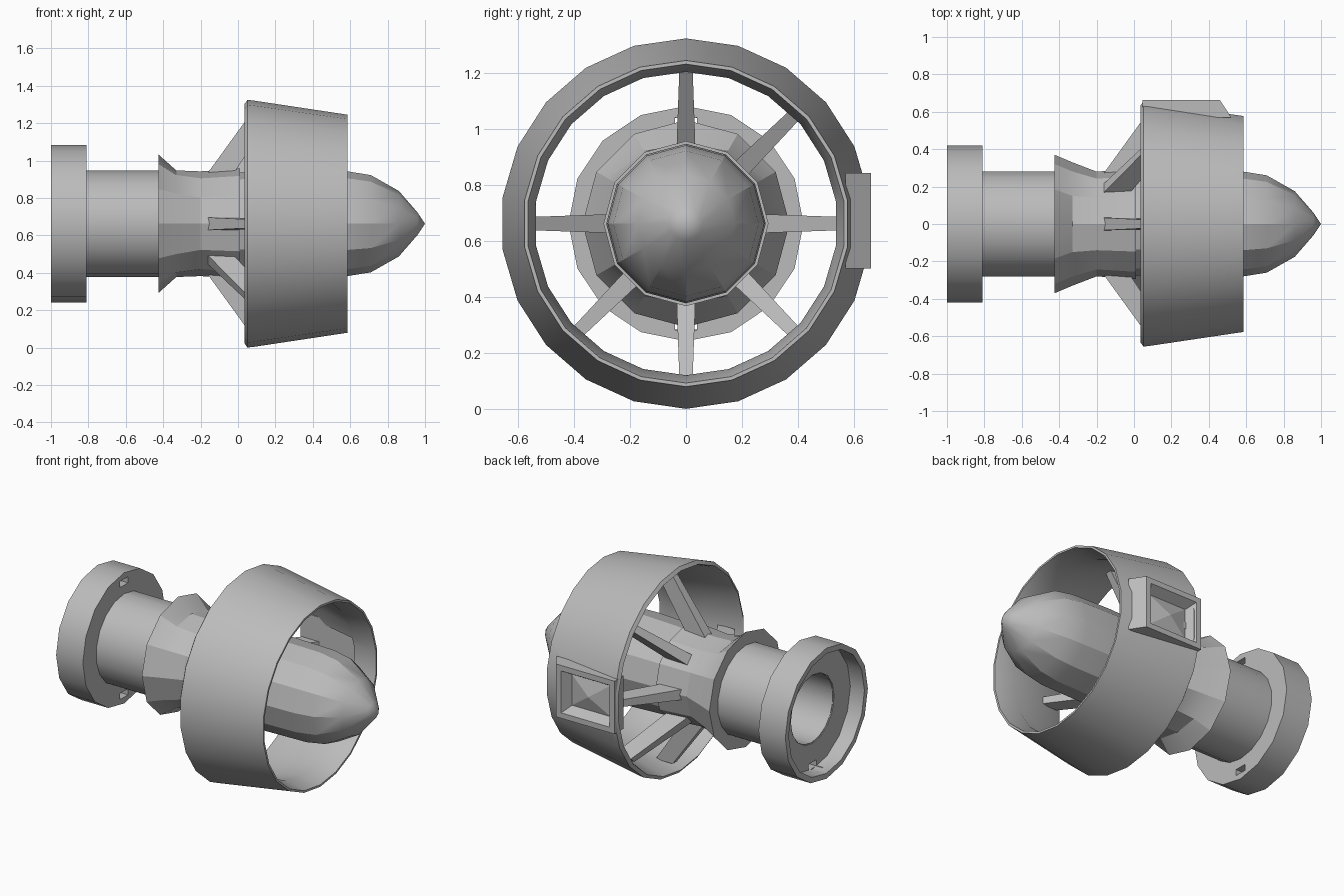
import bpy, bmesh
from math import sin, cos, pi, radians
from mathutils import Vector, Matrix

default = bpy.data.objects.get("Cube")
if default:
    bpy.data.objects.remove(default, do_unlink=True)

AXIS = 0.662  # height of the engine axis

metal = bpy.data.materials.new("grey metal")
metal.use_nodes = True
metal.diffuse_color = (0.5, 0.5, 0.5, 1)
metal.node_tree.nodes["Principled BSDF"].inputs["Base Color"].default_value = (0.5, 0.5, 0.5, 1)


def finish(name, bm, angle=30):
    """Turn a bmesh into a shaded object on the engine axis."""
    bmesh.ops.remove_doubles(bm, verts=bm.verts, dist=0.0005)
    bmesh.ops.recalc_face_normals(bm, faces=bm.faces)
    mesh = bpy.data.meshes.new(name)
    bm.to_mesh(mesh)
    bm.free()
    mesh.materials.append(metal)
    ob = bpy.data.objects.new(name, mesh)
    ob.location.z = AXIS
    bpy.context.collection.objects.link(ob)
    if angle:
        bpy.ops.object.select_all(action='DESELECT')
        bpy.context.view_layer.objects.active = ob
        ob.select_set(True)
        bpy.ops.object.shade_smooth_by_angle(angle=radians(angle))
    return ob


def lathe(name, profile, sides, closed=False, angle=30, shape=None):
    """Spin (x, radius) points around the x axis."""
    bm = bmesh.new()
    rings = []
    for i, (x, r) in enumerate(profile):
        ring = []
        for k in range(sides):
            a = 2 * pi * k / sides
            rad = shape(i, a, r) if shape else r
            ring.append(bm.verts.new((x, rad * sin(a), rad * cos(a))))
        rings.append(ring)
    pairs = list(zip(rings, rings[1:]))
    if closed:
        pairs.append((rings[-1], rings[0]))
    for p, q in pairs:
        for k in range(sides):
            n = (k + 1) % sides
            bm.faces.new((p[k], p[n], q[n], q[k]))
    return finish(name, bm, angle)


def block(lo, hi):
    bm = bmesh.new()
    bmesh.ops.create_cube(bm, size=1)
    for v in bm.verts:
        v.co = Vector(hi[i] if v.co[i] > 0 else lo[i] for i in range(3))
    return bm


def cut(target, name, lo, hi):
    """Subtract a hidden box from the target."""
    cutter = finish(name, block(lo, hi), 0)
    cutter.hide_render = True
    cutter.hide_set(True)
    mod = target.modifiers.new(name, 'BOOLEAN')
    mod.operation = 'DIFFERENCE'
    mod.solver = 'EXACT'
    mod.object = cutter


# Intake collar: thin rim, recessed plate with a central bore
collar = lathe("intake_collar", [(-1, 0.42), (-0.81, 0.42), (-0.81, 0.22),
                                 (-0.9, 0.22), (-0.9, 0.385), (-1, 0.385)],
               16, closed=True)
for side, s in (("top", 1), ("bottom", -1)):
    z = sorted((s * 0.34, s * 0.38))
    cut(collar, side + "_slot_cutter", (-0.95, -0.04, z[0]), (-0.75, 0.04, z[1]))

# Front tube with an open bore
lathe("body_tube", [(-0.4, 0), (-0.4, 0.215), (-0.895, 0.215), (-0.895, 0.285),
                    (-0.35, 0.285), (-0.35, 0)], 18)


# Flared shroud, pinched in at the top and bottom
def pinch(i, a, r):
    return r - 0.045 * abs(cos(a)) ** 3 if i == 2 else r


lathe("flared_shroud", [(-0.425, 0.28), (-0.425, 0.37), (-0.33, 0.33),
                        (-0.2, 0.28), (0.01, 0.295), (0.01, 0.27)],
      12, angle=20, shape=pinch)

# Rear body and pointed tail cone
lathe("tail_cone", [(-0.1, 0), (-0.1, 0.27), (0.3, 0.285), (0.585, 0.28),
                    (0.71, 0.26), (0.86, 0.175), (0.96, 0.06), (1, 0)], 12, angle=25)

# Large tapered duct ring
duct = lathe("duct_ring", [(0.035, 0.64), (0.05, 0.662), (0.08, 0.659), (0.585, 0.583),
                           (0.585, 0.57), (0.45, 0.542), (0.06, 0.63)], 22, closed=True)
cut(duct, "housing_cutter", (0.09, 0.45, -0.13), (0.45, 0.8, 0.14))

# Housing on the duct: chamfered block with a faceted hollow
bm = block((0.045, 0.57, -0.16), (0.52, 0.662, 0.18))
for v in bm.verts:
    if v.co.y > 0.6 and v.co.x > 0.3:
        v.co.x = 0.46
bm.normal_update()
outer = max(bm.faces, key=lambda f: f.normal.y)
bmesh.ops.inset_individual(bm, faces=[outer], thickness=0.05)
bmesh.ops.inset_individual(bm, faces=[outer], thickness=0.05, depth=-0.06)
hub = bmesh.ops.poke(bm, faces=[outer])["verts"]
for v in hub:
    v.co.y += 0.03
finish("duct_housing", bm, 0)

# Seven swept struts; the eighth position is empty
for k in range(8):
    if k == 7:
        continue
    bm = block((0, -1, 0), (1, 1, 1))
    for v in bm.verts:
        tip, rear = v.co.z > 0.5, v.co.x > 0.5
        half = 0.022 if tip else 0.034
        v.co.y *= half
        v.co.x = (0.2 if rear else 0.08) if tip else (-0.03 if rear else -0.17)
        v.co.z = 0.605 if tip else 0.26
    bm.transform(Matrix.Rotation(-k * pi / 4, 4, 'X'))
    finish("strut_%d" % (k + 1), bm, 0)
